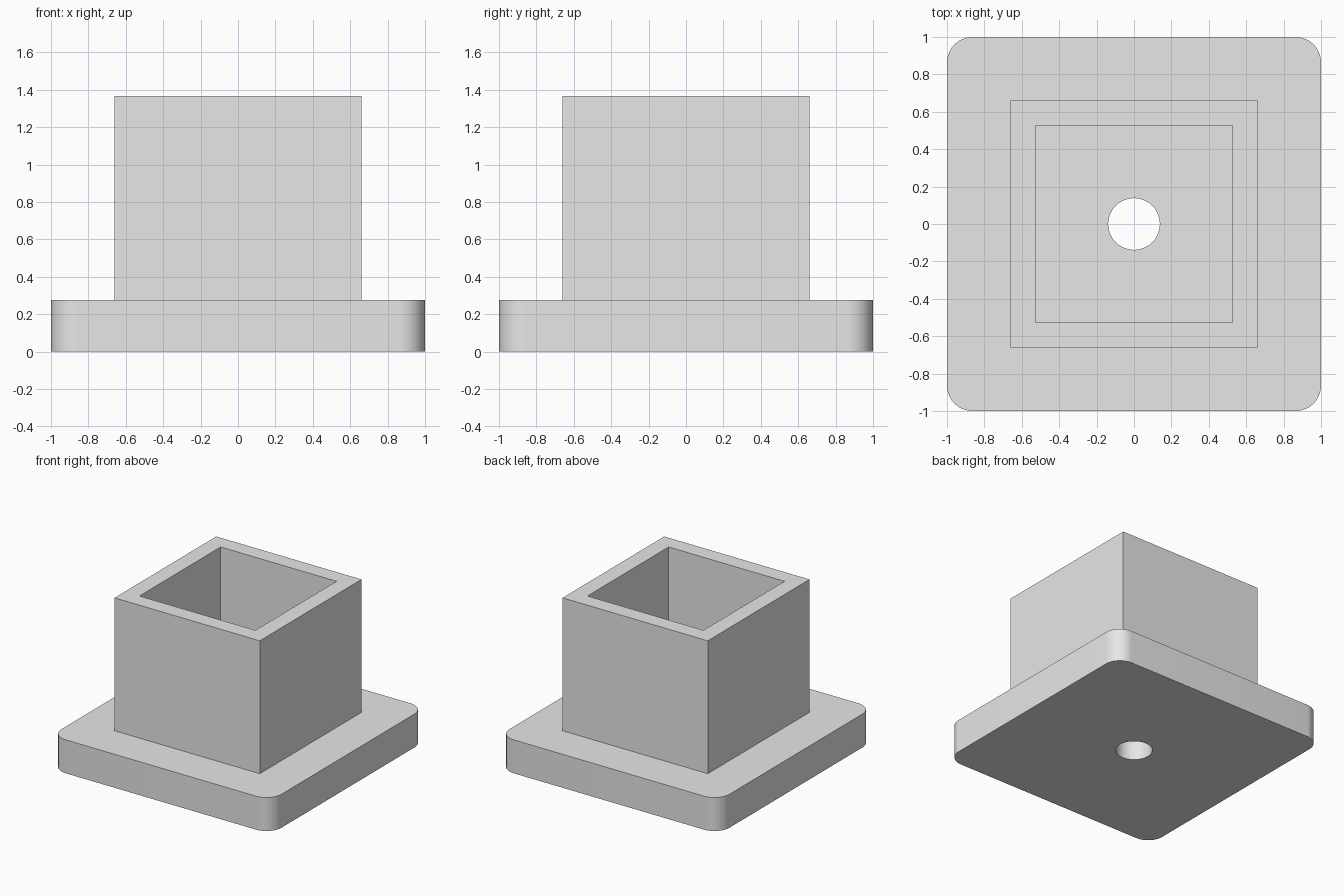
import bpy
import bmesh
from math import cos, sin, pi, radians

cube = bpy.data.objects.get("Cube")
if cube:
    bpy.data.objects.remove(cube, do_unlink=True)

# Single plain grey
grey = bpy.data.materials.new("light_grey")
grey.use_nodes = True
colour = (0.8, 0.8, 0.8, 1.0)
grey.diffuse_color = colour
grey.node_tree.nodes["Principled BSDF"].inputs["Base Color"].default_value = colour

STEPS = 16  # points per quarter turn


def square(half):
    return [(half, half), (-half, half), (-half, -half), (half, -half)]


def circle(radius):
    count = 4 * STEPS
    angles = [2 * pi * (i + 0.5) / count for i in range(count)]
    return [(radius * cos(a), radius * sin(a)) for a in angles]


def rounded_square(half, radius):
    points = []
    for quarter, (cx, cy) in enumerate(square(half - radius)):
        for i in range(STEPS):
            a = pi / 2 * (quarter + i / (STEPS - 1))
            points.append((cx + radius * cos(a), cy + radius * sin(a)))
    return points


def hollow_prism(name, outer, inner, bottom, top):
    """Solid between two matching outlines, open through the middle."""
    bm = bmesh.new()
    rings = [[bm.verts.new((x, y, z)) for x, y in outline]
             for outline, z in ((outer, bottom), (outer, top),
                                (inner, top), (inner, bottom))]
    count = len(outer)
    for a, b in zip(rings, rings[1:] + rings[:1]):
        for i in range(count):
            j = (i + 1) % count
            bm.faces.new((a[i], a[j], b[j], b[i]))
    bmesh.ops.recalc_face_normals(bm, faces=bm.faces)
    mesh = bpy.data.meshes.new(name)
    bm.to_mesh(mesh)
    bm.free()
    mesh.materials.append(grey)
    obj = bpy.data.objects.new(name, mesh)
    bpy.context.collection.objects.link(obj)
    bpy.ops.object.select_all(action="DESELECT")
    obj.select_set(True)
    bpy.context.view_layer.objects.active = obj
    bpy.ops.object.shade_smooth_by_angle(angle=radians(30))
    return obj


BASE_TOP = 0.275

# Rounded plate with a round through hole
hollow_prism("base_plate", rounded_square(1.0, 0.137), circle(0.138), 0, BASE_TOP)

# Open square socket standing on the plate
hollow_prism("square_socket", square(0.66), square(0.527), BASE_TOP, 1.367)
